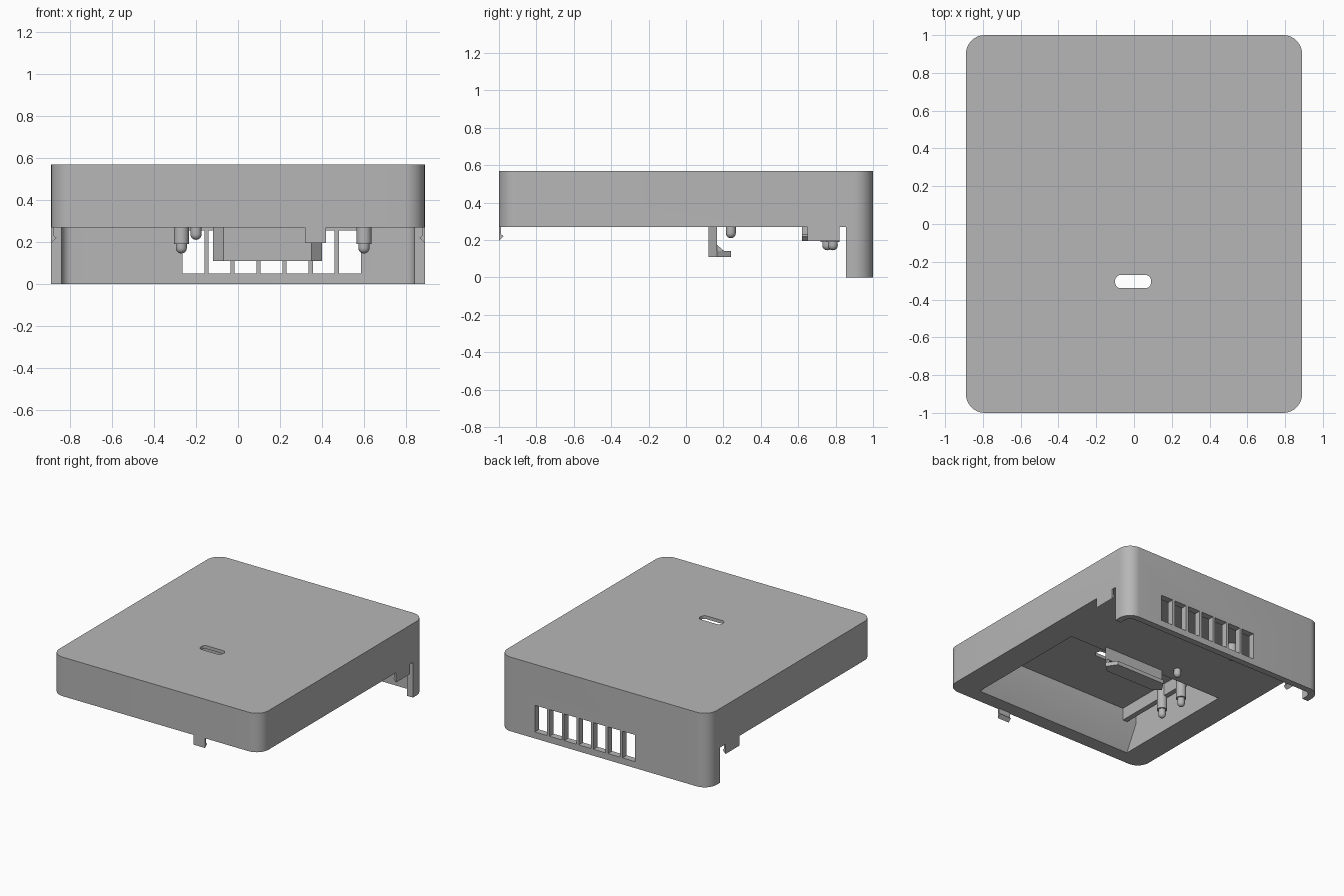
import bpy, math

if "Cube" in bpy.data.objects:
    bpy.data.objects.remove(bpy.data.objects["Cube"], do_unlink=True)

grey = bpy.data.materials.new("plastic_grey")
grey.use_nodes = True
COLOUR = (0.47, 0.47, 0.47, 1)
grey.diffuse_color = COLOUR
grey.node_tree.nodes["Principled BSDF"].inputs["Base Color"].default_value = COLOUR


def prism(name, outline, lo, hi, axis="z"):
    """Extrude a closed 2D outline along one axis."""
    place = {"x": lambda p, t: (t, p[0], p[1]),
             "y": lambda p, t: (p[0], t, p[1]),
             "z": lambda p, t: (p[0], p[1], t)}[axis]
    n = len(outline)
    verts = [place(p, t) for t in (lo, hi) for p in outline]
    faces = [tuple(range(n)), tuple(range(n, 2 * n))]
    faces += [(i, (i + 1) % n, n + (i + 1) % n, n + i) for i in range(n)]
    mesh = bpy.data.meshes.new(name)
    mesh.from_pydata(verts, [], faces)
    mesh.materials.append(grey)
    obj = bpy.data.objects.new(name, mesh)
    bpy.context.collection.objects.link(obj)
    bpy.context.view_layer.objects.active = obj
    bpy.ops.object.select_all(action="DESELECT")
    obj.select_set(True)
    bpy.ops.object.mode_set(mode="EDIT")
    bpy.ops.mesh.select_all(action="SELECT")
    bpy.ops.mesh.normals_make_consistent(inside=False)
    bpy.ops.object.mode_set(mode="OBJECT")
    return obj


def rounded(x0, x1, y0, y1, r, steps=10):
    """Rounded rectangle outline."""
    corners = [(x1 - r, y1 - r), (x0 + r, y1 - r), (x0 + r, y0 + r), (x1 - r, y0 + r)]
    pts = []
    for k, (cx, cy) in enumerate(corners):
        for i in range(steps + 1):
            a = math.pi / 2 * (k + i / steps)
            pts.append((cx + r * math.cos(a), cy + r * math.sin(a)))
    return pts


def rect(x0, x1, y0, y1):
    return [(x0, y0), (x1, y0), (x1, y1), (x0, y1)]


def cut(target, cutter):
    mod = target.modifiers.new("cut", "BOOLEAN")
    mod.operation, mod.solver, mod.object = "DIFFERENCE", "EXACT", cutter
    bpy.context.view_layer.objects.active = target
    bpy.ops.object.modifier_apply(modifier=mod.name)
    bpy.data.objects.remove(cutter, do_unlink=True)


def smooth(obj):
    bpy.ops.object.select_all(action="DESELECT")
    obj.select_set(True)
    bpy.context.view_layer.objects.active = obj
    bpy.ops.object.shade_smooth_by_angle(angle=math.radians(30))


TOP, RIM = 0.57, 0.27

# Lid with a back wall that wraps round both rear corners
lid = prism("lid", rounded(-0.89, 0.89, -1, 1, 0.1), 0, TOP)
cut(lid, prism("front_clearance", rect(-1, 1, -1.1, 0.855), -0.1, RIM))
cut(lid, prism("wall_clearance", rounded(-0.84, 0.84, 0, 0.95, 0.05), -0.1, RIM))

# Pocket under the lid with a sloped front side
pocket = [(-0.91, 0.23), (-0.79, 0.46), (-0.79, 0.545), (0.12, 0.545), (0.12, 0.23)]
cut(lid, prism("pocket", pocket, -0.68, 0.68, "x"))

# Slot through the top
cut(lid, prism("top_slot", rounded(-0.1, 0.09, -0.34, -0.27, 0.03), 0.5, 0.7))

# Row of vents in the back wall
pitch = 0.87 / 7
for i in range(7):
    x = -0.265 + pitch * i
    cut(lid, prism("vent", rect(x, x + pitch - 0.02, 0.05, 0.255), 0.9, 1.1, "y"))
smooth(lid)

# Rib along one side of the pocket
prism("pocket_rib", rect(-0.6, -0.56, -0.79, -0.13), 0.45, 0.55)


# Stepped pins with domed tips, turned from a profile
def pin(name, x, y, base, shoulder, tip, r_base, r_tip):
    profile = [(r_base, base), (r_base, shoulder), (r_tip, shoulder)]
    for i in range(5):
        a = math.pi / 2 * i / 4
        profile.append((r_tip * math.cos(a) + 0.0005, tip + r_tip * (1 - math.sin(a))))
    n, m = 24, len(profile)
    verts = [(x + r * math.cos(2 * math.pi * k / n), y + r * math.sin(2 * math.pi * k / n), z)
             for r, z in profile for k in range(n)]
    faces = [(j * n + k, (j + 1) * n + k, (j + 1) * n + (k + 1) % n, j * n + (k + 1) % n)
             for j in range(m - 1) for k in range(n)]
    faces.append(tuple(range((m - 1) * n, m * n))[::-1])
    mesh = bpy.data.meshes.new(name)
    mesh.from_pydata(verts, [], faces)
    mesh.materials.append(grey)
    obj = bpy.data.objects.new(name, mesh)
    bpy.context.collection.objects.link(obj)
    smooth(obj)


pin("rear_pin_right", -0.27, 0.755, 0.28, 0.19, 0.145, 0.036, 0.026)
pin("rear_pin_left", 0.6, 0.785, 0.28, 0.19, 0.145, 0.036, 0.026)
pin("short_pin", -0.2, 0.24, 0.28, 0.26, 0.21, 0.026, 0.026)
for i, y in enumerate((-0.37, -0.16)):
    pin("pocket_pin_%d" % (i + 1), -0.57, y, 0.55, 0.35, 0.285, 0.036, 0.026)

# Hanging bracket with an outward foot and a gusset
prism("bracket_plate", [(-0.12, 0.165), (-0.07, 0.12), (0.35, 0.12), (0.4, 0.165)], 0.11, 0.28)
prism("bracket_foot", [(-0.12, 0.165), (0.4, 0.165), (0.35, 0.24), (-0.07, 0.24)], 0.11, 0.14)
prism("bracket_gusset", [(0.16, 0.14), (0.205, 0.14), (0.165, 0.175)], 0.35, 0.39, "x")


# Snap clips: thin tab with an inward barb
def clip_profile(edge, side):
    steps = [(0, 0.28), (0.012, 0.28), (0.012, 0.23), (0.025, 0.22), (0, 0.195)]
    return [(side * (edge - d), z) for d, z in steps]


prism("front_clip", clip_profile(1.0, -1), 0.32, 0.42, "x")
prism("left_clip", clip_profile(0.89, 1), 0.65, 0.82, "y")
prism("right_clip", clip_profile(0.89, -1), 0.62, 0.79, "y")
